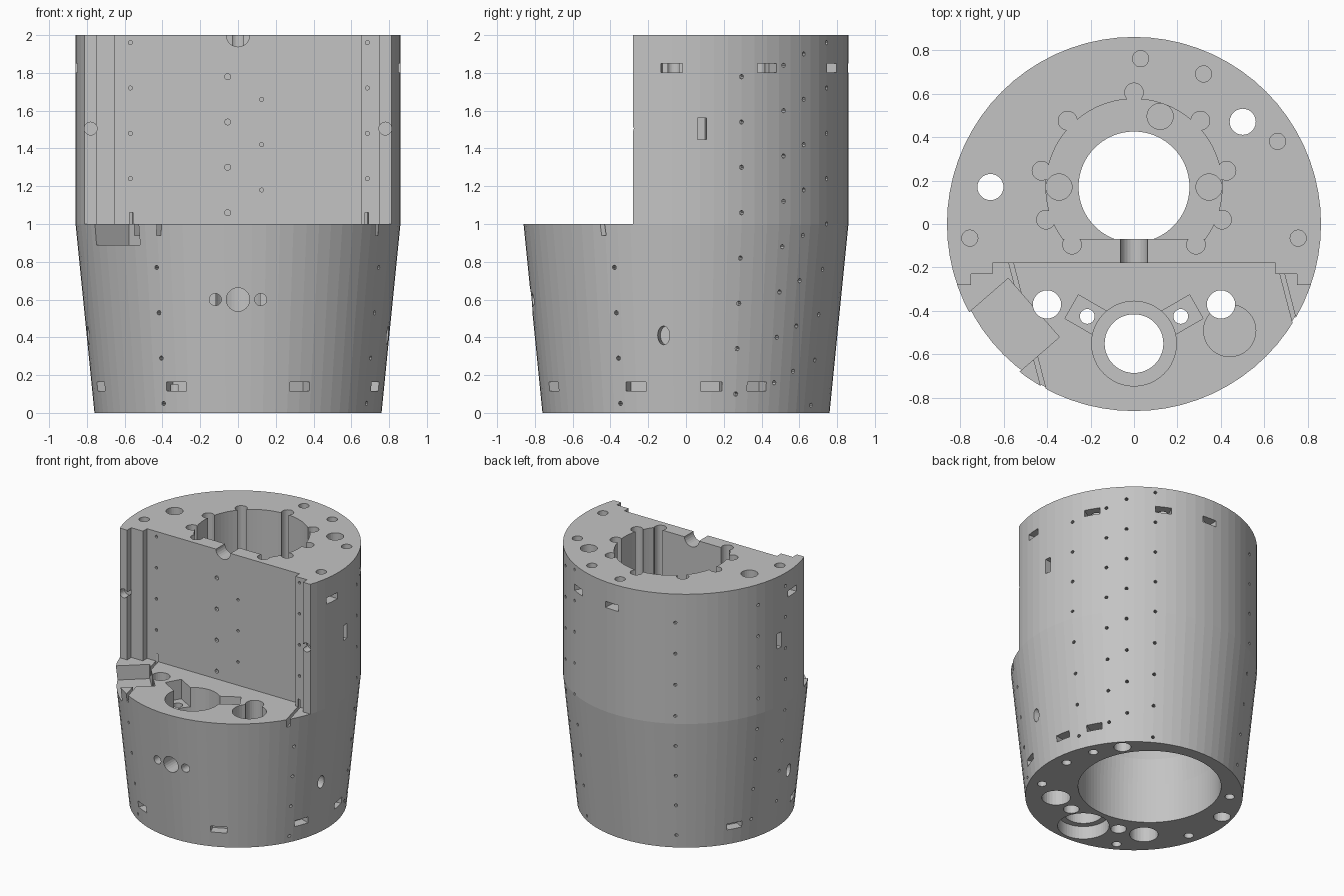
import bpy, bmesh
from math import sin, cos, pi, radians
from mathutils import Matrix, Vector

if "Cube" in bpy.data.objects:
    bpy.data.objects.remove(bpy.data.objects["Cube"])

grey = bpy.data.materials.new("machined_grey")
grey.use_nodes = True
grey.diffuse_color = (0.55, 0.55, 0.55, 1)
grey.node_tree.nodes["Principled BSDF"].inputs["Base Color"].default_value = (0.55, 0.55, 0.55, 1)

cutters = bpy.data.collections.new("cutters")
bpy.context.scene.collection.children.link(cutters)


def finish(bm, name, coll=cutters):
    bmesh.ops.recalc_face_normals(bm, faces=bm.faces)
    me = bpy.data.meshes.new(name)
    bm.to_mesh(me)
    bm.free()
    ob = bpy.data.objects.new(name, me)
    coll.objects.link(ob)
    ob.hide_render = coll is cutters
    return ob


def lathe(name, profile, segs, y=0, coll=cutters):
    """Closed solid of revolution from (radius, height) pairs."""
    bm = bmesh.new()
    rings = [[bm.verts.new((r * cos(2 * pi * i / segs), y + r * sin(2 * pi * i / segs), z))
              for i in range(segs)] for r, z in profile]
    for a, b in zip(rings, rings[1:]):
        for i in range(segs):
            j = (i + 1) % segs
            bm.faces.new((a[i], a[j], b[j], b[i]))
    bm.faces.new(rings[0])
    bm.faces.new(rings[-1])
    return finish(bm, name, coll)


def prism(name, pts, z0, z1):
    bm = bmesh.new()
    face = bm.faces.new([bm.verts.new((x, y, z0)) for x, y in pts])
    top = bmesh.ops.extrude_face_region(bm, geom=[face])["geom"]
    verts = [v for v in top if isinstance(v, bmesh.types.BMVert)]
    bmesh.ops.translate(bm, verts=verts, vec=(0, 0, z1 - z0))
    return finish(bm, name)


def hole(name, x, y, r, z0, z1, segs=28):
    prism(name, [(x + r * cos(2 * pi * i / segs), y + r * sin(2 * pi * i / segs))
                 for i in range(segs)], z0, z1)


def box(name, centre, size, turn=0):
    bm = bmesh.new()
    m = Matrix.Translation(centre) @ Matrix.Rotation(radians(turn), 4, 'Z') @ Matrix.Diagonal((*size, 1))
    bmesh.ops.create_cube(bm, size=1, matrix=m)
    return finish(bm, name)


def add_bore(bm, start, axis, r, depth, segs=24, stretch=1):
    """Cylinder centred on start, lying along a horizontal axis."""
    rot = Vector(axis).to_track_quat('Z', 'Y').to_matrix().to_4x4()
    m = Matrix.Translation(start) @ rot @ Matrix.Diagonal((1, stretch, 1, 1))
    bmesh.ops.create_cone(bm, cap_ends=True, segments=segs, radius1=r, radius2=r,
                          depth=depth, matrix=m)


def radius_at(z):
    return 0.76 + 0.1 * min(z, 1)


def on_shell(angle, z):
    a = radians(angle)
    return Vector((cos(a) * radius_at(z), sin(a) * radius_at(z), z)), (cos(a), sin(a), 0)


# Main body: tapered lower half, straight upper half
body = lathe("body", [(0.76, 0), (0.86, 1), (0.86, 2)], 72, coll=bpy.context.scene.collection)
body.data.materials.append(grey)

# Stepped front cut-away
prism("front_cutaway", [(-1, -1), (1, -1), (1, -.28), (.75, -.28), (.75, -.23), (.65, -.23),
                        (.65, -.18), (-.65, -.18), (-.65, -.23), (-.75, -.23),
                        (-.75, -.28), (-1, -.28)], 1, 2.2)

# Domed cavity underneath and neck through to the upper chamber
lathe("lower_cavity", [(.5, -.1), (.5, .3), (.485, .5), (.44, .65), (.37, .76), (.255, .85),
                       (.255, 1.1)], 96, y=.17)

# Upper D-shaped chamber with a flat front wall
arc = [radians(-36.3 + 252.6 * i / 60) for i in range(61)]
prism("upper_chamber", [(.405 * cos(a), .17 + .405 * sin(a)) for a in arc], 1.05, 2.2)
for x, y in [(0, .605), (.305, .475), (.425, .245), (.405, .02), (.285, -.095)]:
    for s in ((1, -1) if x else (1,)):
        hole("wall_groove", s * x, y, .043, 1.05, 2.2)
for x, y in [(.12, .495), (.345, .17), (-.345, .17)]:
    hole("floor_socket", x, y, .06, .93, 1.2)

# Holes in the top rim, and full-height passages
for x, y in [(.03, .76), (.32, .69), (.66, .38), (.755, -.065), (-.755, -.065)]:
    hole("rim_hole", x, y, .037, 1.8, 2.2)
for x, y in [(.5, .47), (-.66, .17)]:
    hole("passage", x, y, .06, -.1, 2.2)

# Front ledge: large port with side ears, paired passages, round pocket
hole("port", 0, -.55, .135, -.1, 1.1, 48)
hole("port_top_recess", 0, -.55, .195, .82, 1.1, 48)
hole("port_base_recess", 0, -.55, .18, -.1, .1, 48)
hole("round_pocket", .44, -.49, .12, .75, 1.1, 36)
for s in (1, -1):
    hole("ledge_passage", s * .4, -.37, .065, -.1, 1.1)
    hole("passage_base_recess", s * .4, -.37, .1, -.1, .25)
    hole("ear_passage", s * .215, -.425, .034, -.1, 1.1)
    hole("ear_base_recess", s * .215, -.425, .055, -.1, .2)
    box("ear_pocket", (s * .2, -.43, 1), (.2, .125, .3), -s * 30 + s * 60)
box("corner_pocket", (-.57, -.48, 1), (.358, .29, .22), -49)
box("left_slit", (-.49, -.47, 1), (.02, .62, .12), 14.5)
box("right_slit", (.71, -.34, 1), (.02, .28, .12), 14.5)

# Blind holes in the base
for x, y in [(.6, -.285), (.66, .053), (.61, .285), (-.52, .42), (-.65, -.18), (-.34, -.595)]:
    hole("base_hole", x, y, .033, -.1, .15)

# Rectangular windows around the shell
for z, angles in ((.14, (-115, -160, 151, -65, -20, 10, 29)), (1.825, (-5, 30, 64, 88, 185))):
    for a in angles:
        box("shell_window", on_shell(a, z)[0], (.16, .115, .048), a)
for a in (5.7, 174.3):
    box("shell_slot", on_shell(a, 1.505)[0], (.16, .047, .115), a)

# Horizontal bores: front ports, side ovals, top notch, flange holes
bores = bmesh.new()
for x, r in ((0, .062), (.12, .032), (-.12, .032)):
    add_bore(bores, (x, -.8, .6), (0, 1, 0), r, .36)
for a in (-8.5, 188.5):
    p, d = on_shell(a, .41)
    add_bore(bores, p, d, .032, .2, stretch=1.55)
add_bore(bores, (0, -.1, 2), (0, 1, 0), .062, .25)
for x in (-.78, .78):
    add_bore(bores, (x, -.28, 1.505), (0, 1, 0), .034, .12)
finish(bores, "horizontal_bores")

# Pin holes: spaced columns around the shell and on the flat front wall
pins = bmesh.new()
for a, top in ((20, 1.78), (37, 1.84), (46.5, 1.9), (60, 1.96), (120, 1.78),
               (161, 1.84), (179, 1.9), (-121, .77), (-27, .77)):
    for k in range(9):
        z = top - .24 * k
        if z > .03:
            p, d = on_shell(a, z)
            add_bore(pins, p, d, .012, .08, 8)
for x, top, count, r in ((-.055, 1.78, 4, .016), (.125, 1.66, 3, .011), (-.57, 1.96, 4, .011)):
    for k in range(count):
        add_bore(pins, (x, -.18, top - .24 * k), (0, 1, 0), r, .08, 8)
for k in range(4):
    add_bore(pins, (.685, -.23, 1.96 - .24 * k), (0, 1, 0), .011, .08, 8)
finish(pins, "pin_holes")

# Carve everything out of the body, then drop the helpers
mod = body.modifiers.new("carve", 'BOOLEAN')
mod.operation = 'DIFFERENCE'
mod.operand_type = 'COLLECTION'
mod.collection = cutters
mod.solver = 'EXACT'
bpy.context.view_layer.objects.active = body
body.select_set(True)
bpy.ops.object.modifier_apply(modifier=mod.name)
for ob in list(cutters.objects):
    bpy.data.objects.remove(ob)
bpy.data.collections.remove(cutters)
